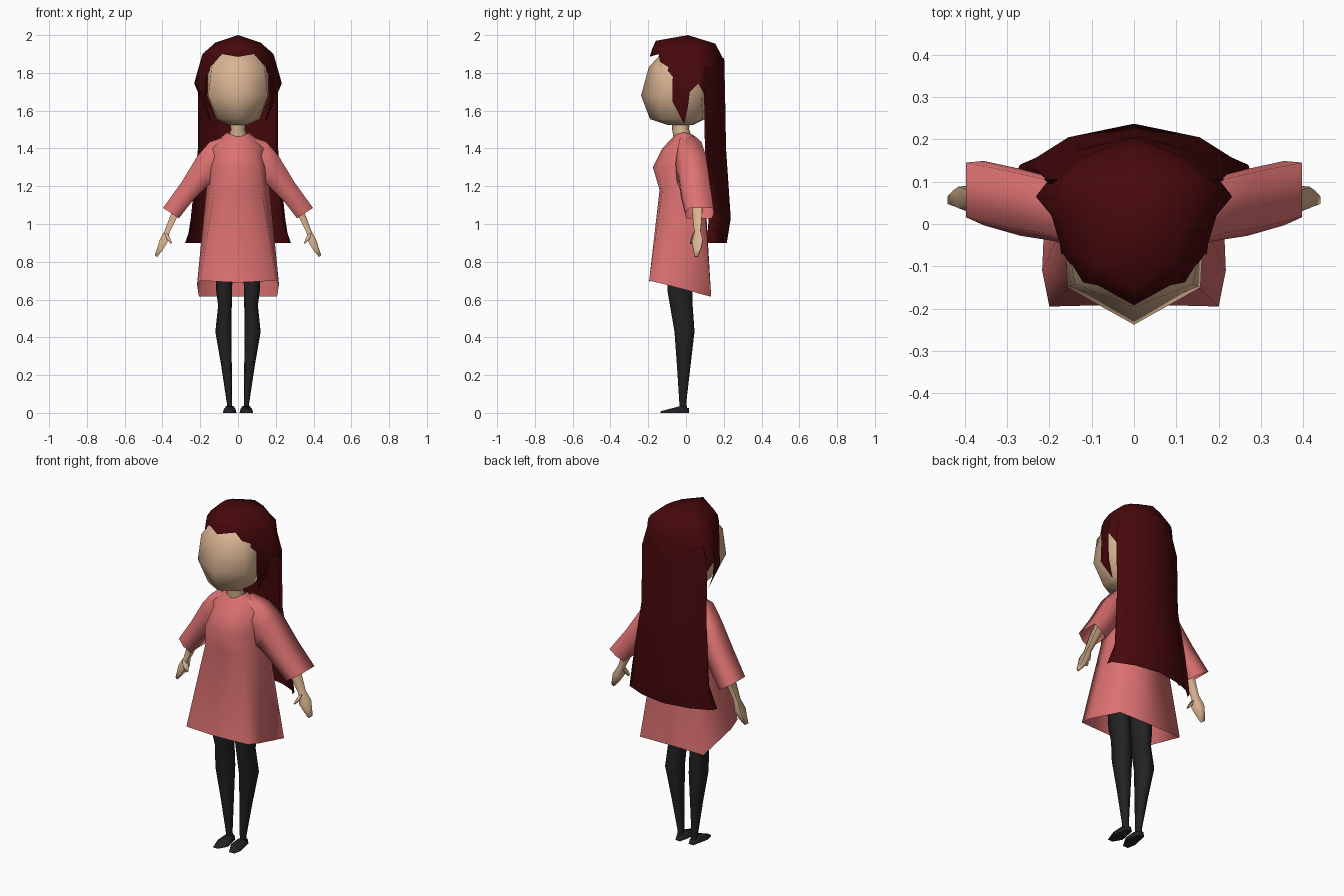
import bpy, bmesh, math
from mathutils import Vector


def material(name, rgb):
    m = bpy.data.materials.new(name)
    m.diffuse_color = (*rgb, 1)
    return m


HAIR = material("dark_red_hair", (0.062, 0.0025, 0.0035))
CLOTH = material("coral_cloth", (0.72, 0.165, 0.165))
SKIN = material("warm_skin", (0.70, 0.46, 0.29))
TIGHTS = material("black_tights", (0.016, 0.016, 0.016))


def finish(name, bm, mat, mirror=True, angle=80):
    me = bpy.data.meshes.new(name)
    bm.to_mesh(me)
    bm.free()
    ob = bpy.data.objects.new(name, me)
    bpy.context.collection.objects.link(ob)
    me.materials.append(mat)
    bpy.ops.object.select_all(action='DESELECT')
    ob.select_set(True)
    bpy.context.view_layer.objects.active = ob
    bpy.ops.object.shade_smooth_by_angle(angle=math.radians(angle))
    if mirror:
        mod = ob.modifiers.new("mirror", 'MIRROR')
        mod.merge_threshold = 0.0005
    return ob


def half_shell(name, rows, mat, extra=(), angle=80):
    """Right half of a shell: rows run downward, columns run front to back."""
    bm = bmesh.new()
    grid = [[bm.verts.new(p) for p in row] for row in rows]
    for a, b in zip(grid, grid[1:]):
        for i in range(len(a) - 1):
            bm.faces.new((a[i], b[i], b[i + 1], a[i + 1]))
    for poly in extra:
        bm.faces.new([bm.verts.new(p) for p in poly])
    bmesh.ops.remove_doubles(bm, verts=bm.verts, dist=0.0005)
    return finish(name, bm, mat, True, angle)


def flat(z, pts):
    return [(x, y, z) for x, y in pts]


def tube(name, rings, mat, mirror=True, caps=True, angle=80):
    bm = bmesh.new()
    vs = [[bm.verts.new(p) for p in r] for r in rings]
    n = len(vs[0])
    for a, b in zip(vs, vs[1:]):
        for i in range(n):
            bm.faces.new((a[i], a[(i + 1) % n], b[(i + 1) % n], b[i]))
    if caps:
        bm.faces.new(vs[0])
        bm.faces.new(vs[-1])
    bmesh.ops.recalc_face_normals(bm, faces=bm.faces)
    return finish(name, bm, mat, mirror, angle)


def oval(cx, cy, rx, ry, z, n=8, power=1.0):
    """Horizontal ring; a power below 1 makes it squarer."""
    def s(v):
        return math.copysign(abs(v) ** power, v) if abs(v) > 1e-6 else 0
    return [(cx + rx * s(math.cos(math.tau * i / n)),
             cy + ry * s(math.sin(math.tau * i / n)), z) for i in range(n)]


def arm_ring(up, low, y0, y1):
    """Six-sided ring between an upper and a lower (x, z) point."""
    u, l = Vector((up[0], 0, up[1])), Vector((low[0], 0, low[1]))
    mid, half = (u + l) / 2, (u - l) / 2
    cy, hy = (y0 + y1) / 2, (y1 - y0) / 2
    shape = [(1, -.75), (1, .95), (0, 1), (-1, .85), (-1, -.95), (0, -1)]
    return [mid + half * s + Vector((0, cy + hy * t, 0)) for s, t in shape]


# head with a pointed face ridge
half_shell("head", [
    flat(1.95, [(0, 0)] * 5),
    flat(1.91, [(0, -.125), (.09, -.10), (.12, 0), (.08, .08), (0, .10)]),
    flat(1.83, [(0, -.197), (.14, -.142), (.16, -.03), (.14, .08), (0, .12)]),
    flat(1.68, [(0, -.238), (.157, -.15), (.163, -.04), (.14, .08), (0, .11)]),
    flat(1.555, [(0, -.19), (.10, -.135), (.115, -.03), (.085, .09), (0, .10)]),
    flat(1.525, [(0, -.10), (.045, -.08), (.055, 0), (.04, .03), (0, .04)]),
    flat(1.525, [(0, -.02)] * 5),
], SKIN, angle=80)

# neck
tube("neck", [oval(0, -.03, .042, .048, 1.56), oval(0, -.028, .038, .045, 1.50),
              oval(0, -.015, .055, .05, 1.45)], SKIN, mirror=False)

# hair cap with jagged fringe and pointed side locks
half_shell("hair_cap", [
    flat(2.0, [(0, 0.01)] * 9),
    [(0, -.16, 1.97), (.06, -.11, 1.965), (.09, -.09, 1.96), (.11, -.04, 1.96),
     (.12, .01, 1.96), (.12, .06, 1.96), (.105, .10, 1.955), (.075, .13, 1.95),
     (0, .155, 1.955)],
    [(0, -.18, 1.925), (.08, -.14, 1.93), (.12, -.125, 1.91), (.16, -.06, 1.9),
     (.183, .01, 1.9), (.188, .06, 1.9), (.17, .11, 1.9), (.12, .158, 1.88),
     (0, .205, 1.86)],
    [(0, -.192, 1.885), (.085, -.145, 1.9), (.12, -.138, 1.86), (.168, -.07, 1.78),
     (.195, .02, 1.70), (.232, .065, 1.745), (.205, .10, 1.68), (.125, .172, 1.6),
     (0, .204, 1.6)],
], HAIR, extra=[
    [(.168, -.07, 1.78), (.172, -.072, 1.65), (.182, .01, 1.62), (.195, .02, 1.70)],
    [(.172, -.072, 1.65), (.14, -.01, 1.53), (.182, .01, 1.62)],
])

# long hair hanging behind
half_shell("back_hair", [
    flat(1.88, [(.16, .09), (.168, .105), (.115, .155), (0, .20)]),
    flat(1.74, [(.20, .095), (.212, .105), (.128, .176), (0, .206)]),
    flat(1.40, [(.20, .10), (.212, .112), (.132, .18), (0, .212)]),
    flat(1.03, [(.235, .12), (.25, .145), (.155, .205), (0, .237)]),
    flat(0.90, [(.28, .11), (.27, .14), (.155, .19), (0, .216)]),
], HAIR)

# flared dress, open at the hem and longer at the back
half_shell("dress", [
    [(0, -.06, 1.47), (.04, -.05, 1.475), (.058, -.01, 1.485), (.04, .03, 1.475), (0, .04, 1.47)],
    flat(1.40, [(0, -.125), (.09, -.095), (.17, 0), (.10, .07), (0, .08)]),
    flat(1.30, [(0, -.175), (.11, -.15), (.168, .02), (.13, .10), (0, .11)]),
    flat(1.18, [(0, -.14), (.125, -.125), (.168, 0), (.13, .095), (0, .10)]),
    [(0, -.19, .69), (.20, -.195, .70), (.217, -.11, .68), (.207, .133, .615), (0, .133, .617)],
], CLOTH, angle=100)

# wide sleeves, open at the cuff
tube("sleeve", [
    arm_ring((.06, 1.465), (.12, 1.26), -.04, .05),
    arm_ring((.15, 1.435), (.14, 1.22), -.055, .085),
    arm_ring((.215, 1.36), (.165, 1.20), -.04, .11),
    arm_ring((.30, 1.22), (.235, 1.13), -.028, .13),
    arm_ring((.397, 1.085), (.313, 1.03), -.003, .149),
], CLOTH, caps=False, angle=100)

# forearm tapering into the hand
tube("forearm_and_hand", [
    arm_ring((.31, 1.16), (.265, 1.14), .03, .09),
    arm_ring((.36, 1.04), (.325, 1.03), .035, .085),
    arm_ring((.388, .965), (.362, .955), .043, .078),
    arm_ring((.415, .915), (.375, .90), .03, .09),
    arm_ring((.428, .87), (.40, .86), .038, .08),
    arm_ring((.441, .835), (.428, .825), .045, .065),
], SKIN)
tube("thumb", [
    arm_ring((.39, .955), (.37, .945), .035, .065),
    arm_ring((.378, .92), (.357, .92), .025, .05),
    arm_ring((.355, .895), (.348, .897), .02, .035),
], SKIN)

# legs with a squarish section
tube("leg", [oval(*r, power=.6) for r in (
    (.075, -.035, .046, .066, .78),
    (.073, -.032, .042, .065, .64),
    (.069, -.025, .036, .06, .57),
    (.077, -.008, .043, .053, .43),
    (.061, -.012, .028, .036, .25),
    (.045, -.017, .014, .018, .05),
    (.045, -.012, .014, .02, .02))
], TIGHTS)


# pointed feet
def foot_ring(x0, x1, y, top):
    return [(x0, y, 0), (x1, y, 0), (x1 - .006, y, top), (x0 + .006, y, top)]


tube("foot", [
    foot_ring(.028, .058, .015, .025),
    foot_ring(.018, .068, -.03, .036),
    foot_ring(.008, .080, -.085, .022),
    foot_ring(.036, .070, -.135, .008),
], TIGHTS)
